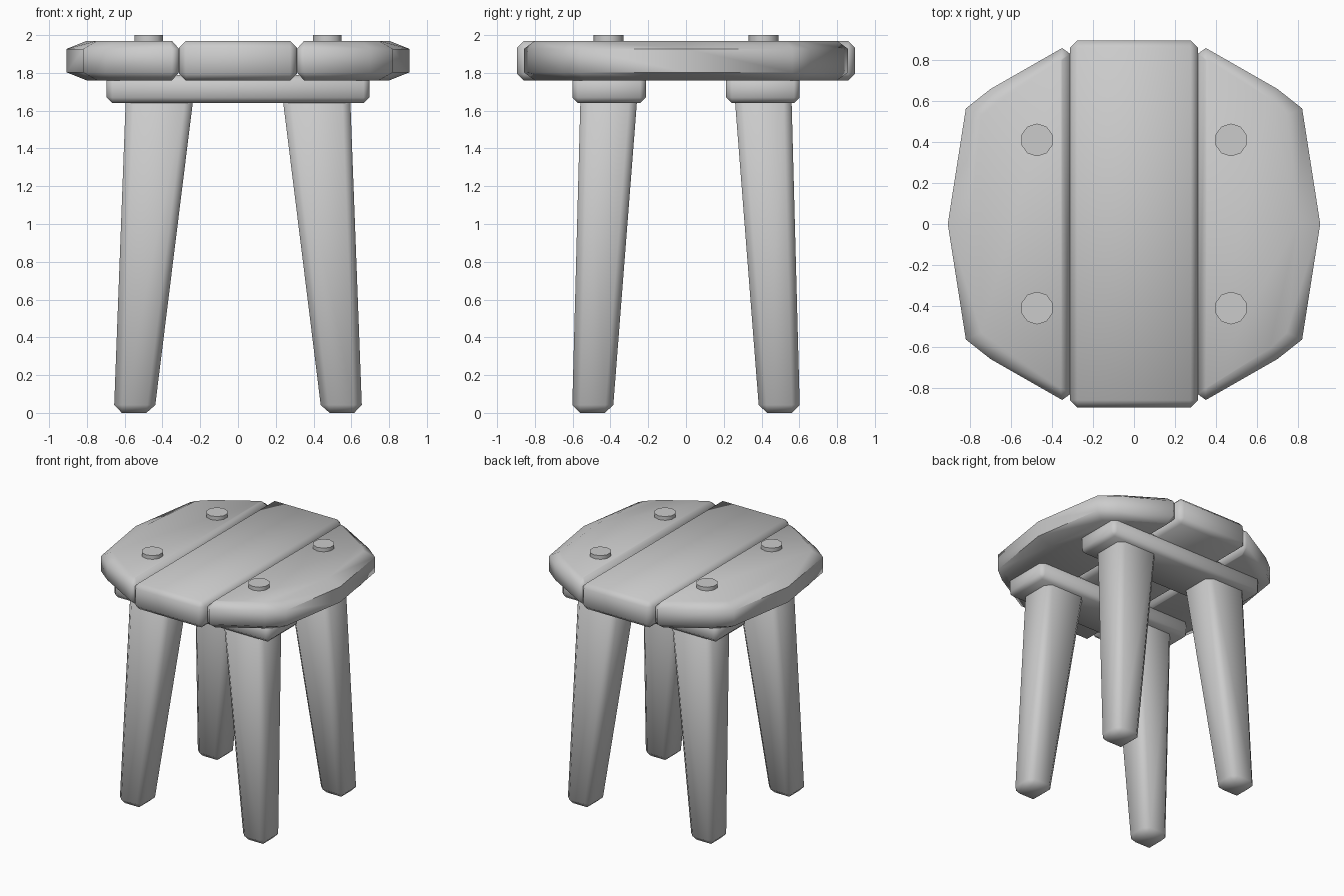
import bpy, bmesh, math

if "Cube" in bpy.data.objects:
    bpy.data.objects.remove(bpy.data.objects["Cube"])


def finish(bm, name, bevel=0.0):
    bmesh.ops.recalc_face_normals(bm, faces=bm.faces[:])
    if bevel:
        bmesh.ops.bevel(bm, geom=bm.edges[:], offset=bevel, segments=1,
                        affect='EDGES', clamp_overlap=True)
    bmesh.ops.recalc_face_normals(bm, faces=bm.faces[:])
    me = bpy.data.meshes.new(name)
    bm.to_mesh(me)
    bm.free()
    ob = bpy.data.objects.new(name, me)
    bpy.context.collection.objects.link(ob)
    bpy.ops.object.select_all(action='DESELECT')
    ob.select_set(True)
    bpy.context.view_layer.objects.active = ob
    bpy.ops.object.shade_smooth_by_angle(angle=math.radians(62))
    return ob


def loft(rings, name, bevel=0.0):
    """Skin a stack of equal-length closed rings and cap both ends."""
    bm = bmesh.new()
    vs = [[bm.verts.new(p) for p in ring] for ring in rings]
    n = len(vs[0])
    for a, b in zip(vs, vs[1:]):
        for i in range(n):
            j = (i + 1) % n
            bm.faces.new((a[i], a[j], b[j], b[i]))
    bm.faces.new(vs[0][::-1])
    bm.faces.new(vs[-1])
    return finish(bm, name, bevel)


def rect(x0, x1, y0, y1, z):
    return [(x0, y0, z), (x1, y0, z), (x1, y1, z), (x0, y1, z)]


# Middle seat plank
loft([rect(-0.312, 0.312, -0.895, 0.895, 1.76),
      rect(-0.312, 0.312, -0.895, 0.895, 1.97)], "seat_middle_plank", 0.036)

# Side seat planks: half outline mirrored in y, lofted with a wide outer chamfer
outer = [(0.312, 0.83), (0.35, 0.858), (0.70, 0.658), (0.82, 0.563), (0.908, 0)]
inner = [(0.35, 0.80), (0.36, 0.80), (0.66, 0.61), (0.745, 0.53), (0.80, 0)]


def outline(half, s, z):
    pts = half + [(x, -y) for x, y in half[-2::-1]]
    return [(s * x, y, z) for x, y in pts]


for s, side in ((-1, "left"), (1, "right")):
    loft([outline(inner, s, 1.76), outline(outer, s, 1.803),
          outline(outer, s, 1.927), outline(inner, s, 1.97)],
         "seat_" + side + "_plank")

# Battens under the seat
for s, end in ((-1, "front"), (1, "back")):
    y0, y1 = sorted((s * 0.213, s * 0.602))
    loft([rect(-0.695, 0.695, y0, y1, 1.64),
          rect(-0.695, 0.695, y0, y1, 1.79)], end + "_batten", 0.03)

# Tapered splayed legs and the pegs above them
for sy, end in ((-1, "front"), (1, "back")):
    for sx, side in ((-1, "left"), (1, "right")):
        rings = [rect(0.443, 0.657, 0.388, 0.603, 0.005),
                 rect(0.233, 0.593, 0.256, 0.558, 1.70)]
        rings = [[(sx * x, sy * y, z) for x, y, z in r] for r in rings]
        loft(rings, f"{end}_{side}_leg", 0.042).location.z = -0.005

        bm = bmesh.new()
        bmesh.ops.create_cone(bm, cap_ends=True, segments=10, radius1=0.08,
                              radius2=0.08, depth=0.10)
        peg = finish(bm, f"{end}_{side}_peg")
        peg.location = (sx * 0.473, sy * 0.41, 1.95)
